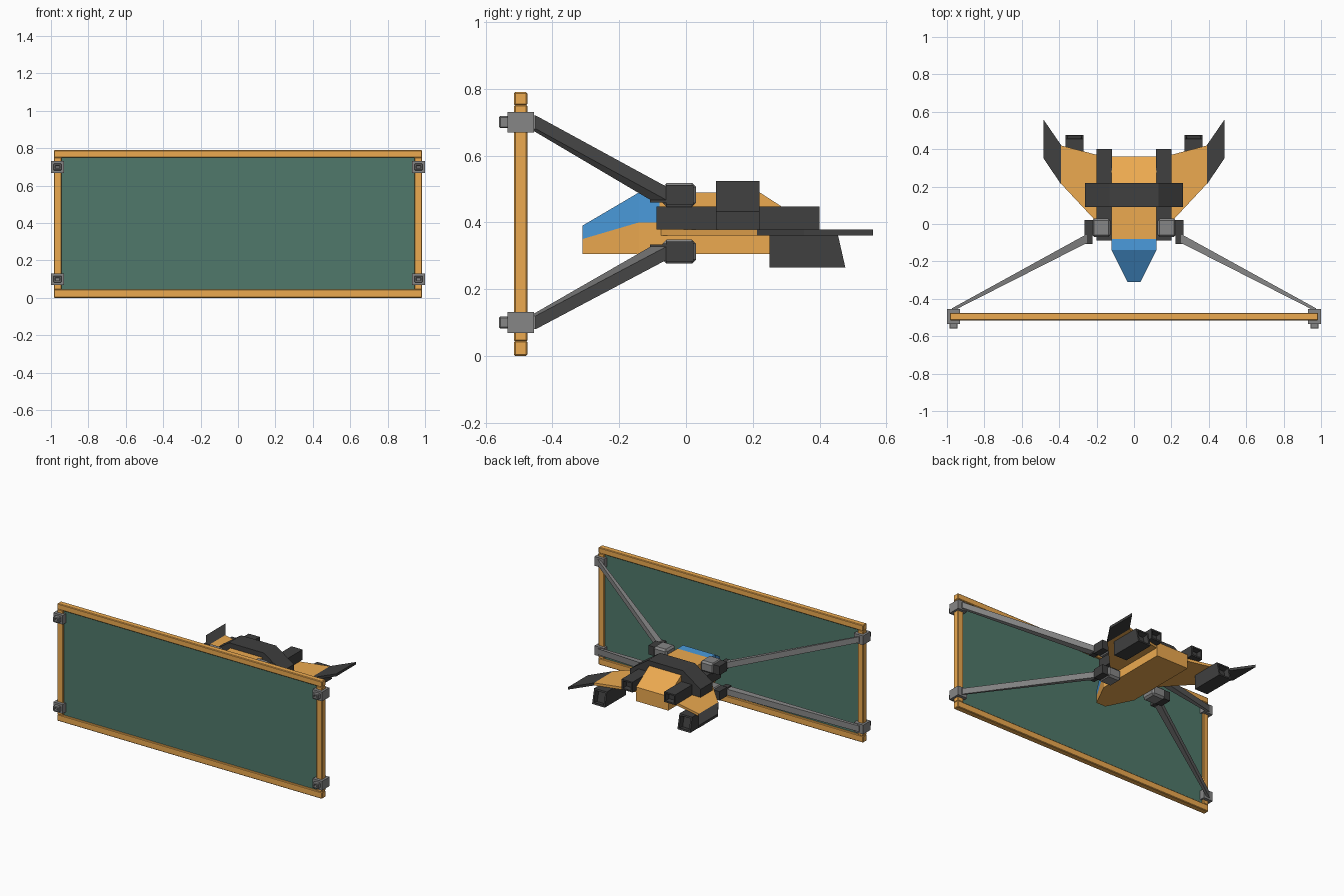
import bpy, bmesh

if "Cube" in bpy.data.objects:
    bpy.data.objects.remove(bpy.data.objects["Cube"])


def material(name, color):
    m = bpy.data.materials.new(name)
    m.diffuse_color = (*color, 1)
    m.use_nodes = True
    m.node_tree.nodes["Principled BSDF"].inputs["Base Color"].default_value = m.diffuse_color
    return m


ORANGE = material("orange", (0.84, 0.40, 0.08))
TEAL = material("teal", (0.08, 0.19, 0.145))
BLUE = material("blue", (0.07, 0.33, 0.72))
DARK = material("dark", (0.05, 0.05, 0.05))
GREY = material("grey", (0.24, 0.24, 0.24))


def loft(name, rings, mat, mirror=False, bevel=0, socket=None):
    """Skin equal-length rings; socket=(axis, sign, rim, depth) sinks one end face."""
    bm = bmesh.new()
    vs = [[bm.verts.new(p) for p in r] for r in rings]
    n = len(rings[0])
    for a, b in zip(vs, vs[1:]):
        for i in range(n):
            j = (i + 1) % n
            bm.faces.new((a[i], a[j], b[j], b[i]))
    bm.faces.new(vs[0][::-1])
    bm.faces.new(vs[-1])
    bmesh.ops.remove_doubles(bm, verts=bm.verts, dist=1e-5)
    bmesh.ops.recalc_face_normals(bm, faces=bm.faces)
    if bevel:
        bmesh.ops.bevel(bm, geom=bm.edges[:], offset=bevel, segments=1, affect='EDGES')
    if socket:
        axis, sign, rim, depth = socket
        f = max(bm.faces, key=lambda f: sign * f.calc_center_median()[axis])
        bmesh.ops.inset_individual(bm, faces=[f], thickness=rim)
        bmesh.ops.inset_individual(bm, faces=[f], thickness=0.003, depth=-depth)
    me = bpy.data.meshes.new(name)
    bm.to_mesh(me)
    bm.free()
    me.materials.append(mat)
    ob = bpy.data.objects.new(name, me)
    bpy.context.collection.objects.link(ob)
    if mirror:
        ob.modifiers.new("mirror", 'MIRROR').use_mirror_merge = False
    return ob


def rect_y(y, x0, x1, z0, z1):
    return [(x0, y, z0), (x1, y, z0), (x1, y, z1), (x0, y, z1)]


def rect_x(x, y0, y1, z0, z1):
    return [(x, y0, z0), (x, y1, z0), (x, y1, z1), (x, y0, z1)]


def box(name, x, y, z, mat, **kw):
    return loft(name, [rect_y(y[0], *x, *z), rect_y(y[1], *x, *z)], mat, **kw)


def plate(name, pts, z0, z1, mat, **kw):
    return loft(name, [[(x, y, z) for x, y in pts] for z in (z0, z1)], mat, **kw)


def sections(name, rows, mat):
    return loft(name, [rect_y(y, -w, w, z0, z1) for y, w, z0, z1 in rows], mat)


# Big flat panel and its frame
box("panel", (-0.95, 0.95), (-0.502, -0.488), (0.04, 0.755), TEAL)
FY = (-0.515, -0.475)
box("frame_bottom", (-0.985, 0.985), FY, (0, 0.045), ORANGE, bevel=0.004)
box("frame_top", (-0.985, 0.985), FY, (0.75, 0.79), ORANGE, bevel=0.004)
box("frame_side", (0.943, 0.985), FY, (0.043, 0.752), ORANGE, mirror=True, bevel=0.004)

# Clamps, struts and hull brackets, upper and lower
for tag, zc, zb in (("upper", 0.70, 0.482), ("lower", 0.10, 0.312)):
    box(tag + "_clamp", (0.93, 1.0), (-0.535, -0.455), (zc - 0.031, zc + 0.031),
        GREY, mirror=True)
    box(tag + "_clamp_knob", (0.943, 0.987), (-0.56, -0.53), (zc - 0.018, zc + 0.018),
        GREY, mirror=True, bevel=0.004, socket=(1, -1, 0.008, 0.012))
    loft(tag + "_strut",
         [rect_x(0.245, -0.098, -0.05, zb - 0.02, zb + 0.02),
          rect_x(0.972, -0.467, -0.450, zc - 0.02, zc + 0.02)], GREY, mirror=True)
    box(tag + "_bracket", (0.125, 0.225), (-0.07, 0.03), (zb - 0.036, zb + 0.036),
        GREY, mirror=True, bevel=0.012)
    box(tag + "_bracket_joint", (0.215, 0.265), (-0.06, 0.022), (zb - 0.03, zb + 0.03),
        DARK, mirror=True)
    box(tag + "_bracket_fork", (0.222, 0.262), (-0.108, -0.06), (zb - 0.022, zb + 0.022),
        DARK, mirror=True)

# Hull with tapered nose, and the canopy resting on it
sections("hull", [(-0.31, 0.035, 0.305, 0.35), (-0.14, 0.12, 0.305, 0.40),
                  (-0.08, 0.12, 0.305, 0.40), (-0.08, 0.12, 0.305, 0.49),
                  (0.22, 0.12, 0.305, 0.49), (0.36, 0.12, 0.305, 0.40)], ORANGE)
sections("canopy", [(-0.31, 0.035, 0.35, 0.39), (-0.14, 0.12, 0.40, 0.49),
                    (-0.08, 0.12, 0.40, 0.49)], BLUE)

# Wings and swept tips
plate("wing", [(0.11, -0.085), (0.39, 0.215), (0.39, 0.42), (0.20, 0.37), (0.11, 0.35)],
      0.361, 0.378, ORANGE, mirror=True)
plate("wing_tip", [(0.39, 0.212), (0.485, 0.353), (0.485, 0.56), (0.39, 0.422)],
      0.361, 0.378, DARK, mirror=True)

# Side thruster bars with open rear nozzles
box("thruster_bar", (0.118, 0.2), (-0.088, 0.4), (0.378, 0.447), DARK,
    mirror=True, socket=(1, 1, 0.014, 0.035))

# Underwing engines with slanted, open rear ends
loft("wing_engine",
     [[(x, 0.25, 0.265), (x, 0.477, 0.265), (x, 0.455, 0.362), (x, 0.25, 0.362)]
      for x in (0.27, 0.365)], DARK, mirror=True, socket=(1, 1, 0.016, 0.035))

# Saddle band arching over the hull
arch = [(-0.262, 0.378), (0.262, 0.378), (0.262, 0.432), (0.13, 0.523),
        (-0.13, 0.523), (-0.262, 0.432)]
loft("saddle_band", [[(x, y, z) for x, z in arch] for y in (0.09, 0.22)], DARK)
